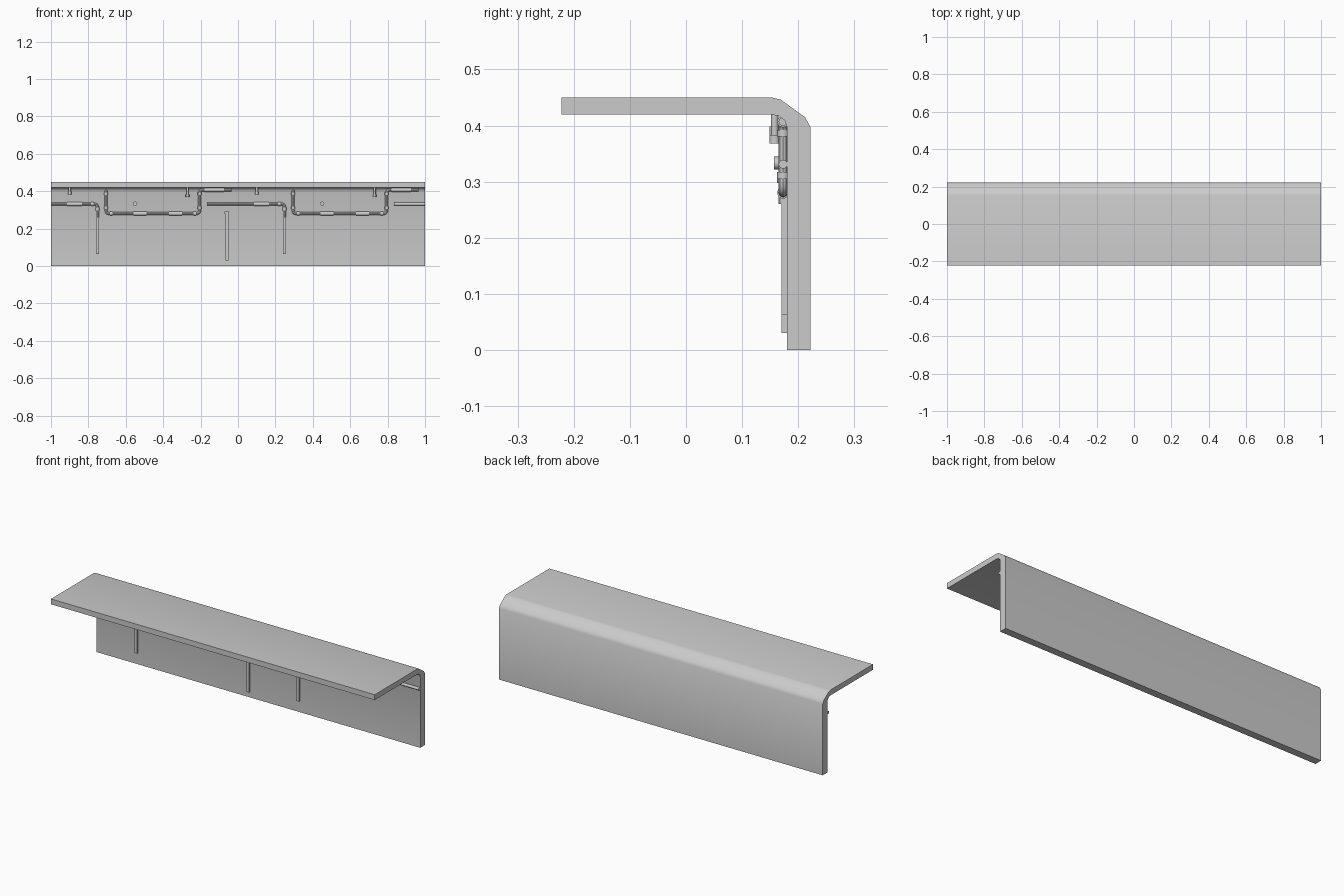
import bpy, bmesh, math
from mathutils import Vector, Matrix

if "Cube" in bpy.data.objects:
    bpy.data.objects.remove(bpy.data.objects["Cube"])

PIPE_Y = 0.173


def add_mesh(name, bm, smooth=True, angle=35):
    bmesh.ops.recalc_face_normals(bm, faces=bm.faces)
    me = bpy.data.meshes.new(name)
    bm.to_mesh(me)
    bm.free()
    ob = bpy.data.objects.new(name, me)
    bpy.context.collection.objects.link(ob)
    if smooth:
        bpy.ops.object.select_all(action='DESELECT')
        ob.select_set(True)
        bpy.context.view_layer.objects.active = ob
        bpy.ops.object.shade_smooth_by_angle(angle=math.radians(angle))
    return ob


def rod(name, a, b, r, sides=12):
    a, b = Vector(a), Vector(b)
    d = b - a
    bm = bmesh.new()
    rot = d.to_track_quat('Z', 'Y').to_matrix().to_4x4()
    bmesh.ops.create_cone(bm, cap_ends=True, segments=sides, radius1=r, radius2=r,
                          depth=d.length, matrix=Matrix.Translation((a + b) / 2) @ rot)
    return add_mesh(name, bm)


def box(name, lo, hi):
    bm = bmesh.new()
    bmesh.ops.create_cube(bm, size=1)
    for v in bm.verts:
        v.co = Vector([lo[i] + (v.co[i] + 0.5) * (hi[i] - lo[i]) for i in range(3)])
    return add_mesh(name, bm, smooth=False)


def pipe(name, pts, r=0.008, bend=0.02):
    # round every inner corner, then sweep a circle along the path
    pts = [Vector(p) for p in pts]
    path = [pts[0]]
    for p, c, n in zip(pts, pts[1:], pts[2:]):
        a, b = c + (p - c).normalized() * bend, c + (n - c).normalized() * bend
        for i in range(6):
            t = i / 5
            path.append(a * (1 - t) ** 2 + c * 2 * t * (1 - t) + b * t * t)
    path.append(pts[-1])
    cu = bpy.data.curves.new(name, 'CURVE')
    cu.dimensions = '3D'
    cu.bevel_depth = r
    cu.bevel_resolution = 2
    cu.use_fill_caps = True
    sp = cu.splines.new('POLY')
    sp.points.add(len(path) - 1)
    for q, p in zip(sp.points, path):
        q.co = (*p, 1)
    tmp = bpy.data.objects.new(name + "_path", cu)
    bpy.context.collection.objects.link(tmp)
    bpy.context.view_layer.update()
    me = bpy.data.meshes.new_from_object(tmp.evaluated_get(bpy.context.evaluated_depsgraph_get()))
    bpy.data.objects.remove(tmp)
    bm = bmesh.new()
    bm.from_mesh(me)
    bpy.data.meshes.remove(me)
    return add_mesh(name, bm)


def sleeve(x0, x1, z):
    rod("pipe_sleeve", (x0, PIPE_Y, z), (x1, PIPE_Y, z), 0.0105)


# Wall and ceiling slab: one bent L profile
profile = [(-0.222, 0.42), (-0.222, 0.45), (0.153, 0.45), (0.169, 0.446),
           (0.212, 0.415), (0.222, 0.397), (0.222, 0), (0.18, 0),
           (0.18, 0.397), (0.176, 0.409), (0.166, 0.417), (0.15, 0.42)]
bm = bmesh.new()
face = bm.faces.new([bm.verts.new((-1, y, z)) for y, z in profile])
ext = bmesh.ops.extrude_face_region(bm, geom=[face])
bmesh.ops.translate(bm, vec=(2, 0, 0), verts=[g for g in ext['geom'] if isinstance(g, bmesh.types.BMVert)])
add_mesh("wall_and_ceiling", bm)

# Repeating pipe runs, one set per unit of length
for o in (0, 1):
    # Feed pipe turning down into the wall strip
    start = max(-1, -1.165 + o)
    pipe("feed_pipe", [(start, PIPE_Y, 0.331), (-0.751 + o, PIPE_Y, 0.331), (-0.751 + o, PIPE_Y, 0.26)])
    sleeve(-0.915 + o, -0.835 + o, 0.331)
    rod("elbow_collar", (-0.751 + o, PIPE_Y, 0.298), (-0.751 + o, PIPE_Y, 0.312), 0.0105)
    sleeve(-0.785 + o, -0.772 + o, 0.331)
    box("wall_strip", (-0.759 + o, 0.17, 0.063), (-0.743 + o, 0.185, 0.30))

    # U-shaped drop pipe with its upper branch
    pipe("drop_pipe", [(-0.705 + o, 0.2, 0.404), (-0.705 + o, PIPE_Y, 0.404), (-0.705 + o, PIPE_Y, 0.28),
                       (-0.205 + o, PIPE_Y, 0.28), (-0.205 + o, PIPE_Y, 0.407),
                       (-0.035 + o, PIPE_Y, 0.407)])
    for a, b in ((-0.56, -0.49), (-0.37, -0.30), (-0.685, -0.672), (-0.238, -0.225)):
        sleeve(a + o, b + o, 0.28)
    sleeve(-0.18 + o, -0.075 + o, 0.407)
    for x in (-0.705, -0.205):
        for z in (0.305, 0.38):
            rod("riser_collar", (x + o, PIPE_Y, z), (x + o, PIPE_Y, z + 0.012), 0.0105)

    # Ceiling hangers
    for x, z in ((-0.9, 0.383), (-0.27, 0.368)):
        rod("hanger_stem", (x + o, 0.158, z), (x + o, 0.158, 0.425), 0.0065)
        rod("hanger_tip", (x + o, 0.158, z), (x + o, 0.158, z + 0.015), 0.0095)

    # Round wall knob
    rod("wall_knob", (-0.55 + o, 0.157, 0.333), (-0.55 + o, 0.185, 0.333), 0.0115)

# Last feed pipe, cut off at the end of the wall
rod("feed_pipe_end", (0.835, PIPE_Y, 0.331), (1, PIPE_Y, 0.331), 0.008)

# Long single strip in the middle of the wall
box("middle_strip", (-0.068, 0.17, 0.03), (-0.052, 0.185, 0.285))
box("middle_strip_cap", (-0.072, 0.168, 0.278), (-0.048, 0.185, 0.29))
